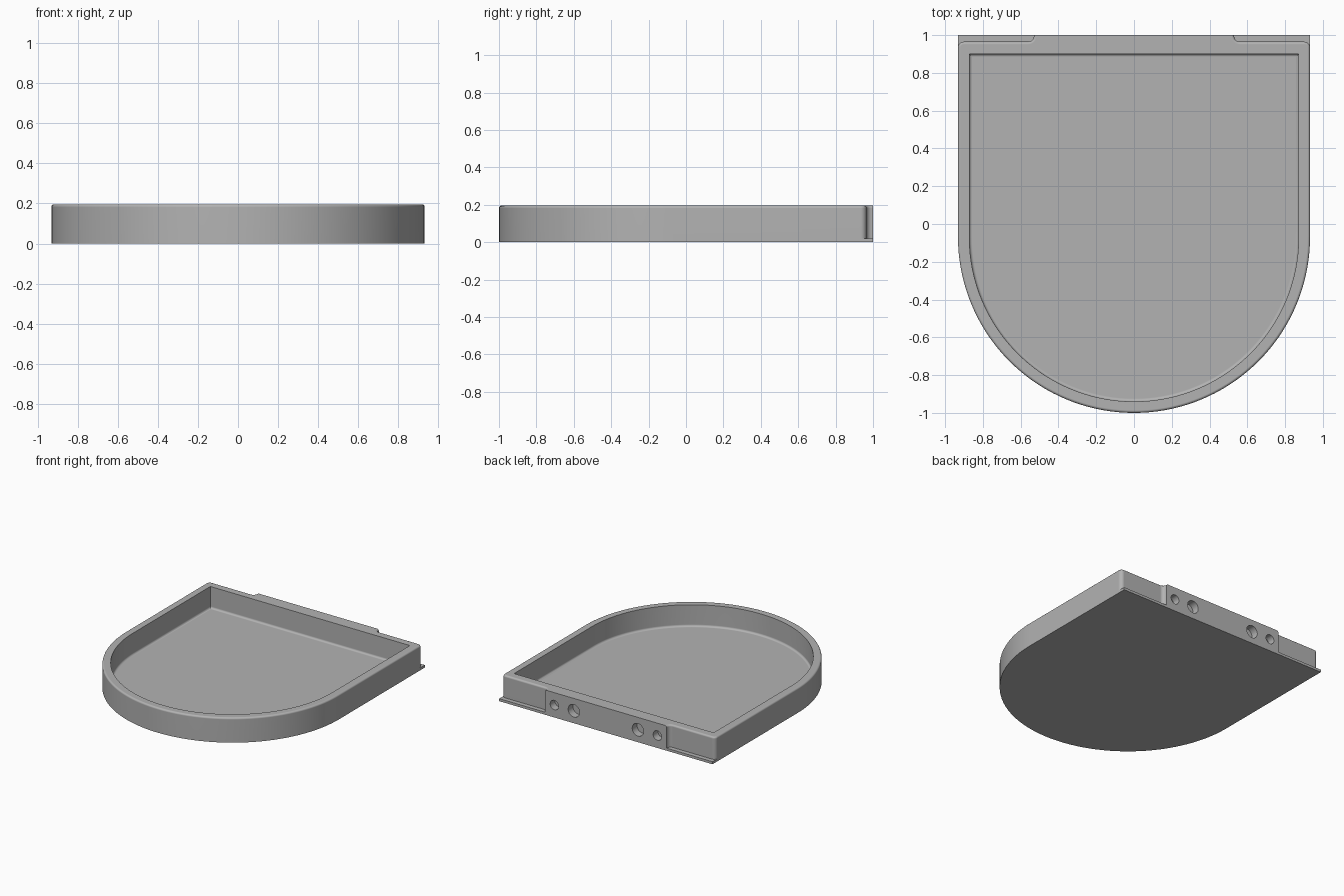
import bpy, bmesh
from math import pi, sin, cos, radians

if "Cube" in bpy.data.objects:
    bpy.data.objects.remove(bpy.data.objects["Cube"])

HALF_W, ARC_Y, HEIGHT = 0.932, -0.068, 0.196
STEP_Y, PLATE_X, BACK_Y = 0.965, 0.53, 1.0
CORNER, WALL, FLOOR = 0.03, 0.06, 0.025

grey = bpy.data.materials.new("plain grey")
grey.use_nodes = True
grey.diffuse_color = (0.45, 0.45, 0.45, 1)
grey.node_tree.nodes["Principled BSDF"].inputs["Base Color"].default_value = grey.diffuse_color


def arc(cx, cy, r, start, end, n):
    """Points on a circular arc, angles in degrees."""
    angles = [radians(start + (end - start) * i / n) for i in range(n + 1)]
    return [(cx + r * cos(a), cy + r * sin(a)) for a in angles]


def body_outline(inset):
    """Rounded front, straight sides and a raised centre plate at the back."""
    front = arc(0, ARC_Y, HALF_W - inset, 180, 360, 72)
    corner = arc(HALF_W - CORNER, STEP_Y - CORNER, CORNER - inset, 0, 90, 6)
    fillet = arc(PLATE_X + CORNER, STEP_Y + CORNER, CORNER + inset, 270, 180, 6)
    right = corner + fillet + [(PLATE_X - inset, BACK_Y)]
    return front + right + [(-x, y) for x, y in reversed(right)]


def cavity_outline(inset):
    w, top = HALF_W - WALL - inset, 0.9 - inset
    return arc(0, ARC_Y, w, 180, 360, 72) + [(w, top), (-w, top)]


def loft(name, rings):
    """Solid through stacked outlines, each given as (points, z)."""
    bm = bmesh.new()
    layers = [[bm.verts.new((x, y, z)) for x, y in pts] for pts, z in rings]
    for low, high in zip(layers, layers[1:]):
        for i in range(len(low)):
            j = (i + 1) % len(low)
            bm.faces.new((low[i], low[j], high[j], high[i]))
    bm.faces.new(layers[0][::-1])
    bm.faces.new(layers[-1])
    bmesh.ops.recalc_face_normals(bm, faces=bm.faces)
    mesh = bpy.data.meshes.new(name)
    bm.to_mesh(mesh)
    bm.free()
    mesh.materials.append(grey)
    ob = bpy.data.objects.new(name, mesh)
    bpy.context.collection.objects.link(ob)
    return ob


def combine(target, other, operation):
    """Apply a boolean and discard the helper."""
    mod = target.modifiers.new("boolean", "BOOLEAN")
    mod.operation, mod.solver, mod.object = operation, "EXACT", other
    bpy.context.view_layer.objects.active = target
    bpy.ops.object.modifier_apply(modifier=mod.name)
    bpy.data.objects.remove(other)


# Tray body with a rounded outer top edge
R = 0.014
rings = [(body_outline(0), 0)]
for i in range(6):
    a = pi / 2 * i / 5
    rings.append((body_outline(R * (1 - cos(a))), HEIGHT - R + R * sin(a)))
tray = loft("tray", rings)

# Thin ledges either side of the back plate
for side in (-1, 1):
    xs = (side * (PLATE_X - 0.02), side * HALF_W)
    box = [(xs[0], 0.92), (xs[1], 0.92), (xs[1], BACK_Y), (xs[0], BACK_Y)]
    combine(tray, loft("ledge", [(box, 0), (box, 0.02)]), "UNION")

# Cavity with a fillet around the floor
F = 0.016
rings = []
for i in range(6):
    a = pi / 2 * i / 5
    rings.append((cavity_outline(F * (1 - sin(a))), FLOOR + F * (1 - cos(a))))
rings.append((cavity_outline(0), HEIGHT + 0.1))
combine(tray, loft("cavity", rings), "DIFFERENCE")

# Blind round holes in the back plate
for x, radius in ((0.28, 0.05), (0.45, 0.037)):
    for side in (-1, 1):
        bpy.ops.mesh.primitive_cylinder_add(
            vertices=32, radius=radius, depth=0.12,
            location=(side * x, BACK_Y, 0.098), rotation=(pi / 2, 0, 0))
        hole = bpy.context.object
        hole.data.materials.append(grey)
        combine(tray, hole, "DIFFERENCE")

# Smooth curved surfaces, crisp edges
bpy.ops.object.select_all(action="DESELECT")
tray.select_set(True)
bpy.context.view_layer.objects.active = tray
bpy.ops.object.shade_smooth_by_angle(angle=radians(30))
weighted = tray.modifiers.new("even shading", "WEIGHTED_NORMAL")
weighted.keep_sharp = True
